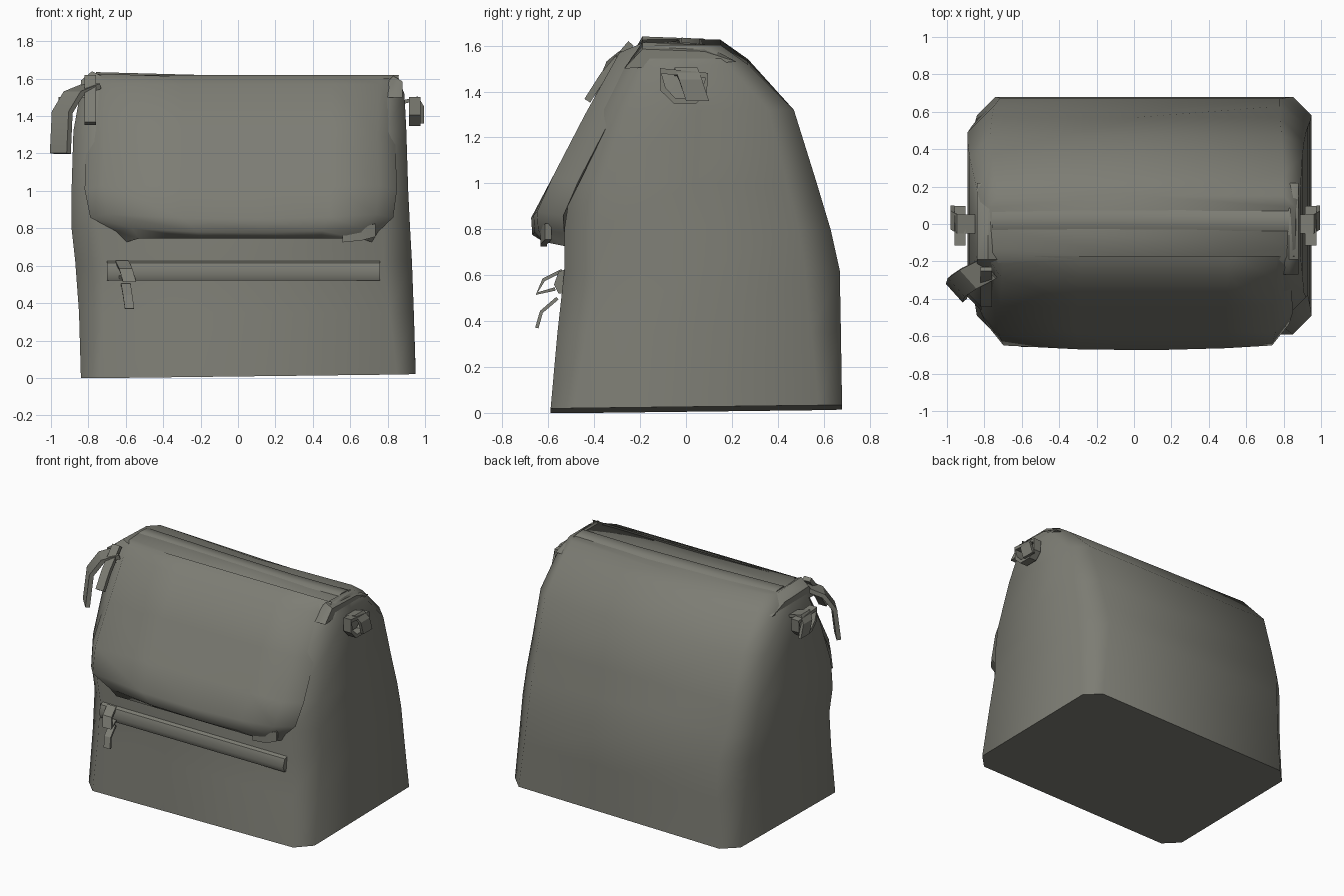
import bpy, bmesh, math
from mathutils import Vector

cube = bpy.data.objects.get("Cube")
if cube:
    bpy.data.objects.remove(cube, do_unlink=True)

canvas = bpy.data.materials.new("olive grey canvas")
canvas.use_nodes = True
COLOUR = (0.205, 0.205, 0.175, 1)
canvas.diffuse_color = COLOUR
bsdf = canvas.node_tree.nodes["Principled BSDF"]
bsdf.inputs["Base Color"].default_value = COLOUR
bsdf.inputs["Roughness"].default_value = 0.9


def finish(name, bm, angle=50):
    """Turn a bmesh into a named, smoothly shaded canvas object."""
    bmesh.ops.recalc_face_normals(bm, faces=bm.faces)
    mesh = bpy.data.meshes.new(name)
    bm.to_mesh(mesh)
    bm.free()
    mesh.materials.append(canvas)
    obj = bpy.data.objects.new(name, mesh)
    bpy.context.collection.objects.link(obj)
    bpy.ops.object.select_all(action='DESELECT')
    obj.select_set(True)
    bpy.context.view_layer.objects.active = obj
    bpy.ops.object.shade_smooth_by_angle(angle=math.radians(angle))
    return obj


def loft(name, rings, angle=50):
    """Skin closed rings of equal length and cap both ends."""
    bm = bmesh.new()
    rows = [[bm.verts.new(p) for p in ring] for ring in rings]
    for a, b in zip(rows, rows[1:]):
        for i in range(len(a)):
            j = (i + 1) % len(a)
            bm.faces.new((a[i], a[j], b[j], b[i]))
    bm.faces.new(rows[0])
    bm.faces.new(rows[-1])
    return finish(name, bm, angle)


def ribbon(name, path, width, thickness, closed=False):
    """Sweep a flat strap along a path; width is a vector across the strap."""
    path = [Vector(p) for p in path]
    across = Vector(width) / 2
    rings, n = [], len(path)
    for i, p in enumerate(path):
        before = path[i - 1] if closed else path[max(i - 1, 0)]
        after = path[(i + 1) % n] if closed else path[min(i + 1, n - 1)]
        out = (after - before).cross(across).normalized() * thickness / 2
        rings.append([p - across - out, p + across - out, p + across + out, p - across + out])
    if closed:
        rings.append(rings[0])
    return loft(name, rings, 30)


# Main bag: left, right, front, back, corner cut and height of each section
sections = [
    (-0.84, 0.95, -0.59, 0.68, 0.10, 0.015),
    (-0.85, 0.94, -0.56, 0.675, 0.13, 0.35),
    (-0.87, 0.93, -0.53, 0.67, 0.15, 0.62),
    (-0.89, 0.92, -0.53, 0.63, 0.14, 0.80),
    (-0.89, 0.91, -0.50, 0.57, 0.13, 1.00),
    (-0.88, 0.90, -0.37, 0.47, 0.11, 1.32),
    (-0.84, 0.89, -0.26, 0.27, 0.09, 1.53),
    (-0.78, 0.86, -0.19, 0.15, 0.06, 1.615),
]
rings = []
for xl, xr, yf, yb, c, z in sections:
    xm, ym = (xl + xr) / 2, (yf + yb) / 2
    ring = [(xl + c, yf), (xm, yf), (xr - c, yf), (xr, yf + c), (xr, ym), (xr, yb - c),
            (xr - c, yb), (xm, yb), (xl + c, yb), (xl, yb - c), (xl, ym), (xl, yf + c)]
    lean = 0.015 * (z > 1.5)
    rings.append([(x, y, z - lean * x + (0.012 * (x + y) if z < 0.1 else 0)) for x, y in ring])
# sagging top edge and a soft crease above the rear panel
rings[-1][1] = (0.04, -0.19, 1.60)
rings[-1][7] = (0.04, 0.15, 1.59)
rings[3][7] = (0.02, 0.60, 0.80)
loft("bag_body", rings, 60)

# Front flap: half-columns of a curved shell, tucked into the body at its edges
rows = [(-0.76, 0.83, -0.17, 1.62), (-0.77, 0.82, -0.29, 1.57), (-0.78, 0.81, -0.44, 1.30),
        (-0.79, 0.82, -0.58, 1.03), (-0.76, 0.80, -0.675, 0.85), (-0.62, 0.72, -0.67, 0.775),
        (-0.58, 0.70, -0.62, 0.745), (-0.58, 0.70, -0.51, 0.78)]
steps = (0, 0.04, 0.3, 0.55, 0.8, 0.96, 1)
bm = bmesh.new()
grid = []
for k, (xl, xr, y, z) in enumerate(rows):
    line = []
    for t in steps:
        edge = t in (0, 1)
        tuck = 0.11 if edge and 0 < k < 7 else 0
        bow = 0.03 * (abs(2 * t - 1) ** 2) * (k in (4, 5))
        line.append(bm.verts.new((xl + (xr - xl) * t + (0.03 * (2 * t - 1) if edge else 0),
                                  y + tuck + bow, z + bow - tuck * 0.2)))
    grid.append(line)
for a, b in zip(grid, grid[1:]):
    for i in range(len(a) - 1):
        bm.faces.new((a[i], a[i + 1], b[i + 1], b[i]))
bmesh.ops.holes_fill(bm, edges=[e for e in bm.edges if e.is_boundary])
finish("front_flap", bm, 60)

# Rounded rim of the front pocket
rim = [(-0.50, 0.635), (-0.555, 0.615), (-0.575, 0.56), (-0.555, 0.52), (-0.50, 0.52)]
loft("pocket_rim", [[(x, y, z) for y, z in rim] for x in (-0.70, 0, 0.76)])

# Folded top seam running along the ridge
seam = [(-0.08, 1.58), (-0.02, 1.625), (0.06, 1.62), (0.10, 1.58)]
loft("top_fold", [[(x, y, z + dz) for y, z in seam]
                  for x, dz in ((-0.76, 0.01), (-0.2, -0.005), (0.4, -0.015), (0.83, -0.01))])

# Raised shoulder ends of the ridge
for side, x0, x1, top in (("right", -0.84, -0.72, 1.64), ("left", 0.78, 0.88, 1.615)):
    loft(side + "_shoulder", [[(x, -0.27, 1.50), (x, -0.19, h), (x, 0.08, h - 0.01), (x, 0.22, 1.53)]
                              for x, h in ((x0, top - 0.05), ((x0 + x1) / 2, top), (x1, top - 0.03))])

# Side loops with their tabs
loop = [(-0.11, 1.49), (0.09, 1.47), (0.08, 1.40), (0.04, 1.36), (-0.05, 1.36), (-0.10, 1.41)]
for side, x in (("left", 0.945), ("right", -0.93)):
    s = math.copysign(1, x)
    ribbon(side + "_side_loop", [(x, y, z) for y, z in loop], (0.06, 0, 0), 0.025, True)
    ribbon(side + "_loop_tab", [(x - 0.08 * s, 0, 1.47), (x + 0.015 * s, 0, 1.495),
                                (x + 0.04 * s, 0.02, 1.45), (x + 0.04 * s, 0.05, 1.36)],
           (0, 0.10, 0), 0.02)

# Loose shoulder strap end on the right front edge
ribbon("strap_end", [(-0.78, -0.24, 1.56), (-0.88, -0.29, 1.52), (-0.94, -0.33, 1.42), (-0.95, -0.36, 1.20)],
       (0.09, -0.10, 0), 0.03)
ribbon("strap_anchor", [(-0.79, -0.24, 1.61), (-0.79, -0.36, 1.47), (-0.79, -0.43, 1.36)], (0.06, 0, 0), 0.03)

# Small buckle and strap tip on the front pocket
ribbon("buckle_strap", [(-0.62, -0.54, 0.62), (-0.60, -0.62, 0.58), (-0.58, -0.65, 0.52), (-0.60, -0.57, 0.54)],
       (0.07, 0, 0), 0.015)
ribbon("strap_tip", [(-0.60, -0.56, 0.50), (-0.59, -0.63, 0.44), (-0.58, -0.65, 0.37)], (0.05, 0, 0), 0.015)
ribbon("flap_tip", [(0.56, -0.62, 0.76), (0.66, -0.62, 0.77), (0.73, -0.60, 0.79)], (0, 0, 0.07), 0.03)
